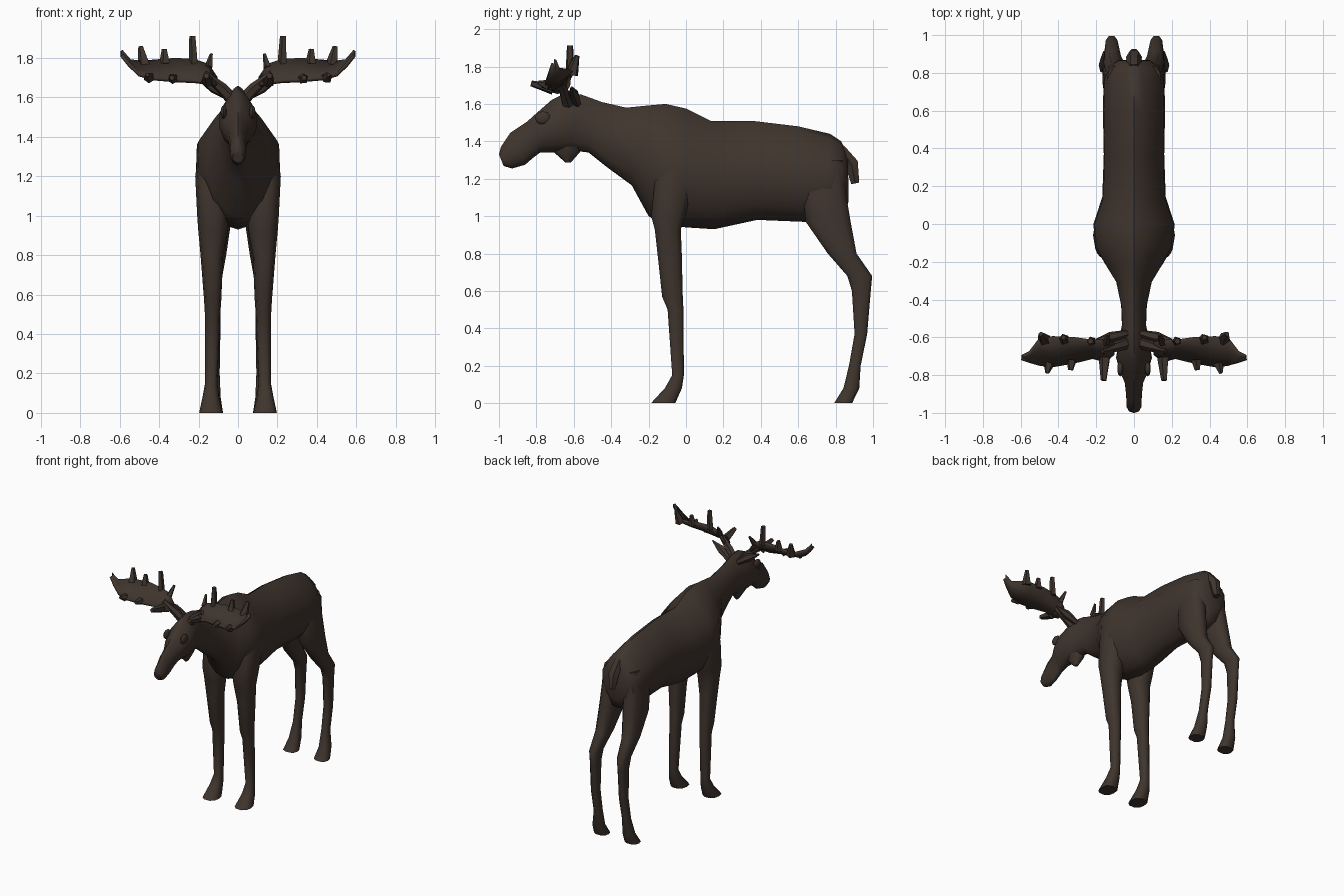
import bpy, bmesh, math
from mathutils import Vector

hide = bpy.data.materials.new("dark_brown_hide")
hide.diffuse_color = (0.05, 0.035, 0.027, 1)


def finish(name, bm, angle=50):
    bmesh.ops.recalc_face_normals(bm, faces=bm.faces[:])
    me = bpy.data.meshes.new(name)
    bm.to_mesh(me)
    bm.free()
    me.materials.append(hide)
    ob = bpy.data.objects.new(name, me)
    bpy.context.collection.objects.link(ob)
    bpy.ops.object.select_all(action='DESELECT')
    ob.select_set(True)
    bpy.context.view_layer.objects.active = ob
    bpy.ops.object.shade_smooth_by_angle(angle=math.radians(angle))
    return ob


def loft(name, rings, angle=50):
    """Skin closed rings of equal length and cap both ends."""
    bm = bmesh.new()
    vs = [[bm.verts.new(p) for p in r] for r in rings]
    n = len(rings[0])
    for a, b in zip(vs, vs[1:]):
        for i in range(n):
            j = (i + 1) % n
            bm.faces.new((a[i], a[j], b[j], b[i]))
    bm.faces.new(vs[0])
    bm.faces.new(vs[-1])
    return finish(name, bm, angle)


def column(name, stations, side=1, n=10):
    """Stack of horizontal rounded rings: z, front y, back y, inner x, outer x."""
    rings = []
    for z, yf, yb, xi, xo in stations:
        ring = []
        for k in range(n):
            a = math.tau * k / n
            c, s = math.cos(a), math.sin(a)
            c = math.copysign(abs(c) ** 0.8, c)
            s = math.copysign(abs(s) ** 0.8, s)
            ring.append((side * ((xi + xo) / 2 + c * (xo - xi) / 2),
                         (yf + yb) / 2 + s * (yb - yf) / 2, z))
        rings.append(ring)
    return loft(name, rings)


def tube(name, path, radii, side=1, n=6, angle=50):
    """Tapered tube through points."""
    pts = [Vector((p[0] * side, p[1], p[2])) for p in path]
    rings = []
    for i, p in enumerate(pts):
        d = (pts[min(i + 1, len(pts) - 1)] - pts[max(i - 1, 0)]).normalized()
        u = d.cross(Vector((0, 1, 0.3))).normalized()
        v = d.cross(u)
        rings.append([p + radii[i] * (u * math.cos(math.tau * k / n) + v * math.sin(math.tau * k / n))
                      for k in range(n)])
    return loft(name, rings, angle)


# Body, neck and head: top y, top z, bottom y, bottom z, half width
spine = [
    (0.865, 1.33, 0.87, 1.08, 0.08), (0.83, 1.40, 0.84, 1.0, 0.135),
    (0.77, 1.44, 0.76, 0.97, 0.16), (0.60, 1.48, 0.62, 0.97, 0.165),
    (0.35, 1.51, 0.38, 0.98, 0.16), (0.13, 1.51, 0.15, 0.93, 0.168),
    (0.0, 1.575, 0.0, 0.94, 0.215), (-0.11, 1.60, -0.13, 0.955, 0.205),
    (-0.22, 1.59, -0.20, 1.0, 0.155), (-0.32, 1.58, -0.29, 1.165, 0.095),
    (-0.45, 1.61, -0.42, 1.26, 0.068), (-0.56, 1.65, -0.52, 1.34, 0.064),
    (-0.64, 1.66, -0.60, 1.35, 0.08), (-0.72, 1.62, -0.70, 1.34, 0.095),
    (-0.80, 1.55, -0.78, 1.34, 0.072), (-0.85, 1.505, -0.82, 1.31, 0.05),
    (-0.94, 1.445, -0.86, 1.275, 0.042), (-0.99, 1.37, -0.93, 1.255, 0.04),
    (-1.0, 1.33, -0.975, 1.268, 0.027)]
section = [(0, 0), (0.05, 0.27), (0.16, 0.57), (0.34, 0.97), (0.62, 1), (0.85, 0.72), (0.97, 0.33), (1, 0)]
section += [(t, -w) for t, w in section[-2:0:-1]]
loft("body_neck_head", [[(w * k, yt + (yb - yt) * t, zt + (zb - zt) * t) for t, k in section]
                        for yt, zt, yb, zb, w in spine])

# Throat flap and tail
column("throat_flap", [(1.40, -0.73, -0.54, -0.045, 0.045), (1.345, -0.71, -0.565, -0.04, 0.04),
                       (1.287, -0.645, -0.615, -0.01, 0.01)], n=8)
tube("tail", [(0, 0.82, 1.36), (0, 0.885, 1.28), (0, 0.905, 1.175)], [0.035, 0.042, 0.025])

front_leg = [(1.36, -0.13, 0.04, 0.08, 0.195), (1.2, -0.17, 0.05, 0.06, 0.217),
             (1.0, -0.19, 0.0, 0.05, 0.207), (0.93, -0.17, -0.025, 0.052, 0.202),
             (0.8, -0.155, -0.02, 0.075, 0.19), (0.57, -0.13, -0.015, 0.085, 0.172),
             (0.5, -0.1, -0.012, 0.09, 0.168), (0.15, -0.075, -0.01, 0.104, 0.167),
             (0.08, -0.115, -0.02, 0.095, 0.18), (0.0, -0.19, -0.055, 0.078, 0.197)]
hind_leg = [(1.3, 0.64, 0.84, 0.03, 0.145), (1.12, 0.62, 0.86, 0.02, 0.163),
            (0.97, 0.635, 0.885, 0.035, 0.168), (0.8, 0.755, 0.915, 0.06, 0.165),
            (0.68, 0.86, 0.998, 0.082, 0.155), (0.6, 0.885, 0.99, 0.088, 0.15),
            (0.37, 0.90, 0.97, 0.09, 0.15), (0.2, 0.87, 0.935, 0.093, 0.15),
            (0.08, 0.84, 0.928, 0.088, 0.17), (0.0, 0.79, 0.89, 0.076, 0.187)]

# Antler palm: x, front y, front z, rear y, rear z
palm = [(0.11, -0.69, 1.66, -0.625, 1.70), (0.15, -0.73, 1.672, -0.62, 1.765),
        (0.22, -0.71, 1.68, -0.62, 1.79), (0.32, -0.735, 1.685, -0.605, 1.795),
        (0.43, -0.755, 1.695, -0.60, 1.785), (0.50, -0.75, 1.715, -0.61, 1.78),
        (0.55, -0.735, 1.765, -0.68, 1.79), (0.59, -0.72, 1.815, -0.70, 1.838)]
# Tines: base, tip, base radius, tip radius
tines = [((0.225, -0.62, 1.77), (0.23, -0.62, 1.912), 0.025, 0.017),
         ((0.37, -0.61, 1.77), (0.373, -0.60, 1.845), 0.03, 0.014),
         ((0.475, -0.61, 1.76), (0.493, -0.582, 1.858), 0.035, 0.013),
         ((0.15, -0.63, 1.75), (0.135, -0.585, 1.82), 0.022, 0.008),
         ((0.155, -0.71, 1.68), (0.16, -0.828, 1.71), 0.032, 0.016),
         ((0.33, -0.72, 1.695), (0.335, -0.773, 1.70), 0.028, 0.014),
         ((0.45, -0.74, 1.70), (0.46, -0.79, 1.715), 0.03, 0.01)]

for side, tag in ((1, "right"), (-1, "left")):
    column(tag + "_front_leg", front_leg, side)
    column(tag + "_hind_leg", hind_leg, side)

    # Ear
    tube(tag + "_ear", [(0.04, -0.58, 1.60), (0.12, -0.6, 1.65), (0.2, -0.612, 1.69)],
         [0.02, 0.03, 0.005], side)

    # Eye
    bm = bmesh.new()
    bmesh.ops.create_uvsphere(bm, u_segments=10, v_segments=6, radius=1)
    for v in bm.verts:
        v.co = Vector((side * 0.073 + v.co.x * 0.016, -0.765 + v.co.y * 0.042, 1.525 + v.co.z * 0.035))
    finish(tag + "_eye", bm)

    # Antler beam, slightly cupped palm and tines
    tube(tag + "_antler_beam", [(0.03, -0.63, 1.59), (0.08, -0.645, 1.645), (0.17, -0.67, 1.72)],
         [0.032, 0.03, 0.018], side)
    bm = bmesh.new()
    rows = []
    for x, yf, zf, yr, zr in palm:
        mid = (side * x, (yf + yr) / 2 + 0.01, (zf + zr) / 2 - 0.015)
        rows.append([bm.verts.new(p) for p in ((side * x, yf, zf), mid, (side * x, yr, zr))])
    for a, b in zip(rows, rows[1:]):
        for i in range(2):
            bm.faces.new((a[i], a[i + 1], b[i + 1], b[i]))
    plate = finish(tag + "_antler_palm", bm, 30)
    mod = plate.modifiers.new("thickness", 'SOLIDIFY')
    mod.thickness = 0.018
    mod.offset = 0
    for i, (p, q, r0, r1) in enumerate(tines):
        tube(f"{tag}_tine_{i + 1}", [p, q], [r0, r1], side, 5, 30)
